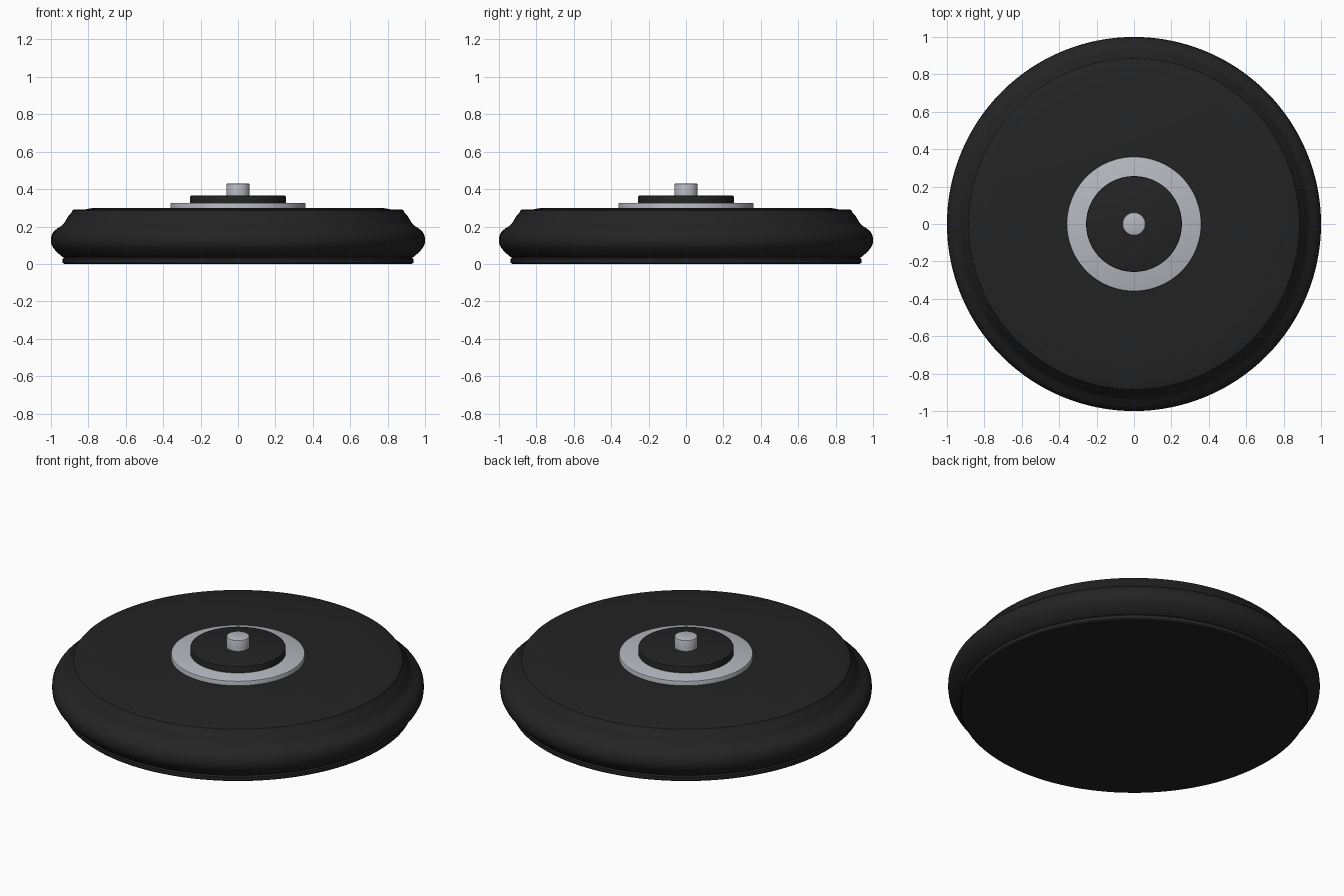
import bpy
import math

cube = bpy.data.objects.get("Cube")
if cube:
    bpy.data.objects.remove(cube, do_unlink=True)


def material(name, colour):
    mat = bpy.data.materials.new(name)
    mat.use_nodes = True
    mat.diffuse_color = (*colour, 1)
    bsdf = mat.node_tree.nodes["Principled BSDF"]
    bsdf.inputs["Base Color"].default_value = (*colour, 1)
    bsdf.inputs["Roughness"].default_value = 0.6
    return mat


black = material("black rubber", (0.017, 0.017, 0.017))
silver = material("silver metal", (0.47, 0.48, 0.53))


def lathe(name, profile, mat, sides=128):
    """Spin a (radius, height) profile round z and cap both ends."""
    verts, faces = [], []
    for r, z in profile:
        for i in range(sides):
            a = math.tau * i / sides
            verts.append((r * math.cos(a), r * math.sin(a), z))
    for row in range(len(profile) - 1):
        for i in range(sides):
            j = (i + 1) % sides
            a, b = row * sides, (row + 1) * sides
            faces.append((a + i, a + j, b + j, b + i))
    last = (len(profile) - 1) * sides
    faces.append(tuple(reversed(range(sides))))
    faces.append(tuple(range(last, last + sides)))
    mesh = bpy.data.meshes.new(name)
    mesh.from_pydata(verts, [], faces)
    mesh.materials.append(mat)
    obj = bpy.data.objects.new(name, mesh)
    bpy.context.collection.objects.link(obj)
    bpy.ops.object.select_all(action="DESELECT")
    obj.select_set(True)
    bpy.context.view_layer.objects.active = obj
    bpy.ops.object.shade_smooth_by_angle(angle=math.radians(30))
    return obj


def disc(name, radius, bottom, top, mat, bevel=0.005):
    """Round plate with a softened upper edge."""
    return lathe(name, [(radius, bottom), (radius, top - bevel),
                        (radius - bevel * 0.3, top - bevel * 0.3),
                        (radius - bevel, top)], mat)


# Base plate under the body
lathe("base_plate", [(0.93, 0), (0.937, 0.006), (0.937, 0.026), (0.93, 0.034)], black)

# Rounded body: bulging side, concave shoulder, stepped rim
lathe("body", [(0.92, 0.03), (0.94, 0.038), (0.965, 0.06), (0.988, 0.085),
               (0.998, 0.105), (1.0, 0.125), (0.998, 0.15), (0.988, 0.17),
               (0.97, 0.187), (0.945, 0.203), (0.93, 0.217), (0.918, 0.237),
               (0.905, 0.26), (0.89, 0.275), (0.885, 0.287), (0.878, 0.291),
               (0.82, 0.291), (0.795, 0.296), (0.77, 0.3)], black)

# Stacked centre plates and spindle
disc("silver_ring", 0.36, 0.295, 0.327, silver)
disc("centre_cap", 0.256, 0.32, 0.365, black)
disc("spindle", 0.0625, 0.36, 0.43, silver, 0.008)
